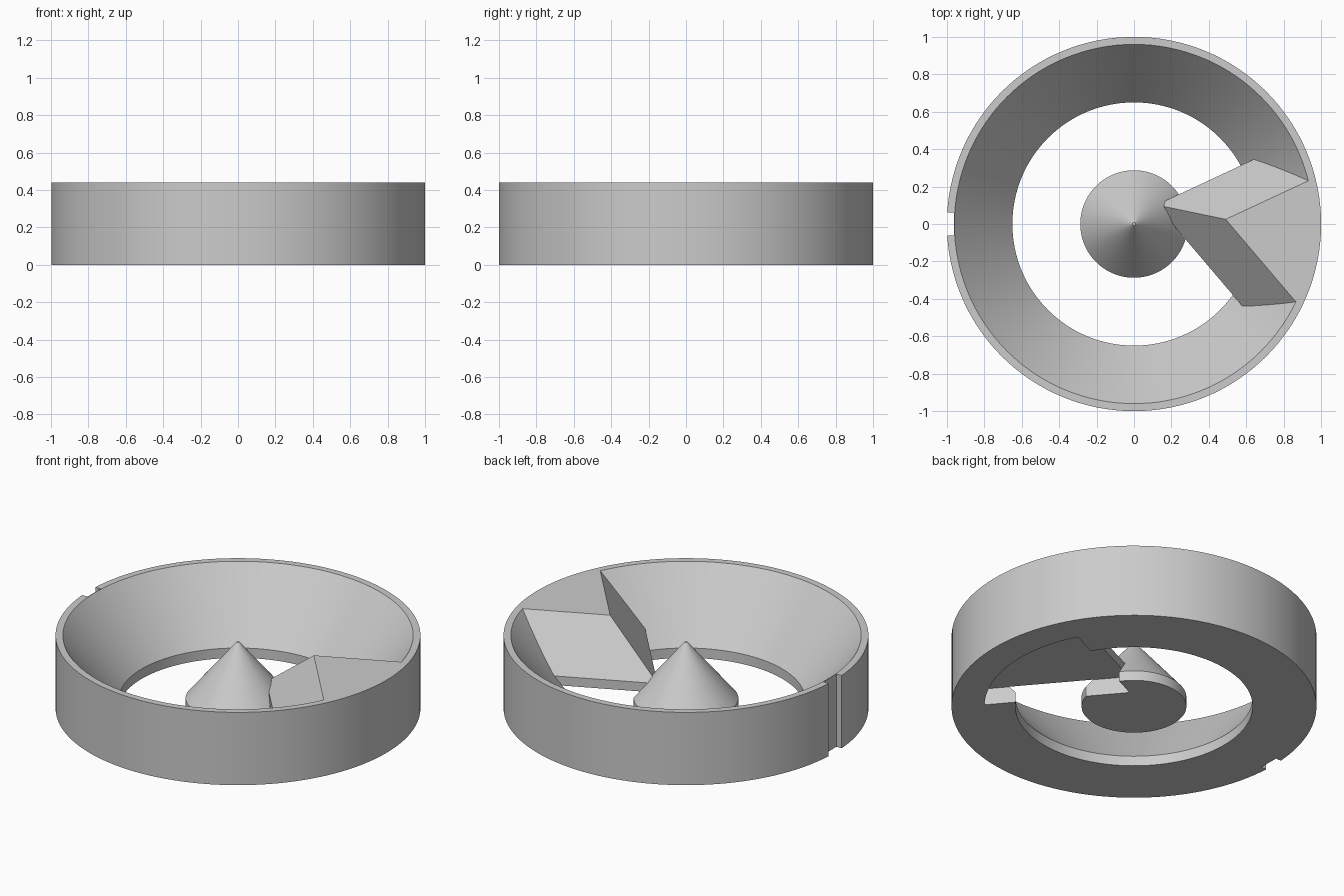
import bpy, bmesh, math
from mathutils import Vector

if "Cube" in bpy.data.objects:
    bpy.data.objects.remove(bpy.data.objects["Cube"])

grey = bpy.data.materials.new("plain_grey")
grey.use_nodes = True
grey.diffuse_color = (0.6, 0.6, 0.6, 1)
grey.node_tree.nodes["Principled BSDF"].inputs["Base Color"].default_value = (0.6, 0.6, 0.6, 1)

HEIGHT = 0.44
SIDES = 128


def finish(name, bm):
    bmesh.ops.remove_doubles(bm, verts=bm.verts, dist=1e-5)
    bmesh.ops.recalc_face_normals(bm, faces=bm.faces)
    mesh = bpy.data.meshes.new(name)
    bm.to_mesh(mesh)
    bm.free()
    mesh.materials.append(grey)
    obj = bpy.data.objects.new(name, mesh)
    bpy.context.collection.objects.link(obj)
    return obj


def lathe(name, profile):
    """Spin a closed (radius, z) outline around the z axis."""
    bm = bmesh.new()
    verts = [bm.verts.new((r, 0, z)) for r, z in profile]
    edges = [bm.edges.new((a, b)) for a, b in zip(verts, verts[1:] + verts[:1])
             if a.co.x > 0 or b.co.x > 0]
    bmesh.ops.spin(bm, geom=verts + edges, cent=(0, 0, 0), axis=(0, 0, 1),
                   angle=math.tau, steps=SIDES)
    bmesh.ops.dissolve_degenerate(bm, dist=1e-6, edges=bm.edges)
    return finish(name, bm)


def disc(name, radius, low, high):
    return lathe(name, [(0, low), (radius, low), (radius, high), (0, high)])


def loft(name, sections):
    """Join equal point rings into a closed solid."""
    bm = bmesh.new()
    rings = [[bm.verts.new(p) for p in ring] for ring in sections]
    bm.faces.new(rings[0])
    bm.faces.new(rings[-1])
    for low, high in zip(rings, rings[1:]):
        for i in range(len(low)):
            j = (i + 1) % len(low)
            bm.faces.new((low[i], low[j], high[j], high[i]))
    return finish(name, bm)


def combine(target, tool, operation):
    tool.hide_render = True
    mod = target.modifiers.new("combine", 'BOOLEAN')
    mod.operation = operation
    mod.solver = 'EXACT'
    mod.object = tool
    bpy.context.view_layer.objects.active = target
    bpy.ops.object.modifier_apply(modifier=mod.name)
    bpy.data.objects.remove(tool)


# Footprint of the bridge: a corner with two spreading arms
ARM_BACK = Vector((0.906, 0.422, 0))
ARM_FRONT = Vector((0.648, -0.762, 0))


def corner(x, y, z, reach=1.4):
    tip = Vector((x, y, z))
    return [tip, tip + ARM_FRONT * reach, tip + ARM_BACK * reach]


# Outer ring with a funnel-shaped inside
body = lathe("funnel_ring", [(0.65, 0), (1, 0), (1, HEIGHT), (0.96, HEIGHT), (0.65, 0.06)])

# Cone hub in the middle
hub = lathe("cone_hub", [(0, 0), (0.287, 0), (0.287, 0.06), (0.008, 0.4), (0, 0.4)])

# Sloped bridge from the ring to the hub
bridge = loft("bridge", [corner(0.119, 0.102, 0.04), corner(0.119, 0.102, 0.155),
                         corner(0.49, 0.025, HEIGHT)])
combine(bridge, disc("bridge_limit", 0.98, -0.1, 0.6), 'INTERSECT')
combine(body, bridge, 'UNION')
combine(body, hub, 'UNION')

# Channel under the bridge
channel = loft("channel", [corner(0.117, 0.102, -0.1), corner(0.117, 0.102, 0.1)])
combine(channel, disc("channel_limit", 0.82, -0.2, 0.3), 'INTERSECT')
combine(body, channel, 'DIFFERENCE')

# Key slot in the outer wall
slot = loft("slot", [[(x, y, z) for x, y in ((-1.1, -0.062), (-0.963, -0.062),
                                           (-0.963, 0.062), (-1.1, 0.062))]
                     for z in (-0.1, 0.6)])
combine(body, slot, 'DIFFERENCE')

bpy.ops.object.select_all(action='DESELECT')
body.select_set(True)
bpy.context.view_layer.objects.active = body
bpy.ops.object.shade_smooth_by_angle(angle=math.radians(20))
